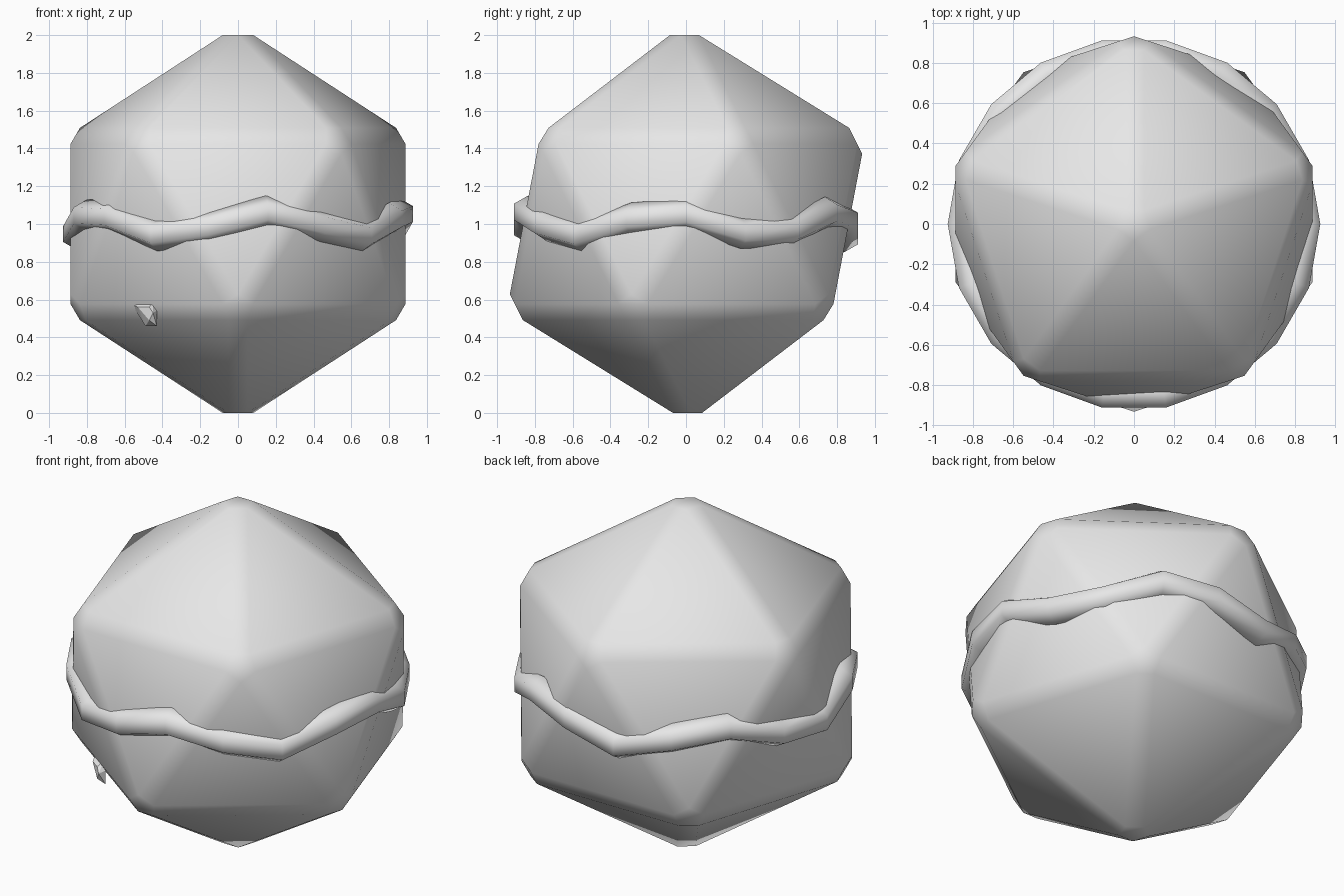
import bpy, bmesh, math
from mathutils import Matrix

cube = bpy.data.objects.get("Cube")
if cube:
    bpy.data.objects.remove(cube, do_unlink=True)

grey = bpy.data.materials.new("light_grey")
grey.use_nodes = True
grey.diffuse_color = (0.8, 0.8, 0.8, 1)
grey.node_tree.nodes["Principled BSDF"].inputs["Base Color"].default_value = (0.8, 0.8, 0.8, 1)


def finish(bm, name, smooth):
    bmesh.ops.recalc_face_normals(bm, faces=bm.faces[:])
    for f in bm.faces:
        f.smooth = smooth
    mesh = bpy.data.meshes.new(name)
    bm.to_mesh(mesh)
    bm.free()
    mesh.materials.append(grey)
    obj = bpy.data.objects.new(name, mesh)
    bpy.context.collection.objects.link(obj)
    return obj


# Boulder body: twenty-sided solid with softened edges
bm = bmesh.new()
bmesh.ops.create_icosphere(bm, subdivisions=1, radius=1.065)
bmesh.ops.bevel(bm, geom=bm.edges[:], offset=0.0535, segments=1,
                affect='EDGES', offset_type='OFFSET')
bmesh.ops.transform(bm, verts=bm.verts[:],
                    matrix=Matrix.Translation((0, 0, 1)) @ Matrix.Rotation(math.pi / 2, 4, 'Z'))
finish(bm, "faceted_body", True)

# Wavy belt: six-sided tube swept around the middle
STEPS, SIDES, WAVES = 18, 6, 5
bm = bmesh.new()
rings = []
for i in range(STEPS):
    a = math.tau * i / STEPS
    centre = 1 + 0.065 * math.cos(WAVES * (a + math.pi / 2 - math.radians(11)))
    ring = []
    for j in range(SIDES):
        t = math.tau * (j + 0.5) / SIDES
        r = 0.85 + 0.087 * math.cos(t)
        ring.append(bm.verts.new((r * math.cos(a), r * math.sin(a),
                                  centre + 0.085 * math.sin(t))))
    rings.append(ring)
for i in range(STEPS):
    p, q = rings[i], rings[(i + 1) % STEPS]
    for j in range(SIDES):
        k = (j + 1) % SIDES
        bm.faces.new((p[j], q[j], q[k], p[k]))
finish(bm, "wavy_belt", True)

# Pebble: small faceted chip stuck on the lower front
bm = bmesh.new()
outline = [(-0.56, 0.57), (-0.54, 0.59), (-0.45, 0.59),
           (-0.43, 0.54), (-0.43, 0.46), (-0.49, 0.46)]
crown = [(-0.53, 0.56), (-0.47, 0.56), (-0.45, 0.53), (-0.47, 0.49)]
for points, lift in ((outline, 0.0), (crown, 0.05)):
    for x, z in points:
        bm.verts.new((x, -0.94 - 0.73 * x - lift, z))
bmesh.ops.convex_hull(bm, input=bm.verts[:])
finish(bm, "pebble", False)
